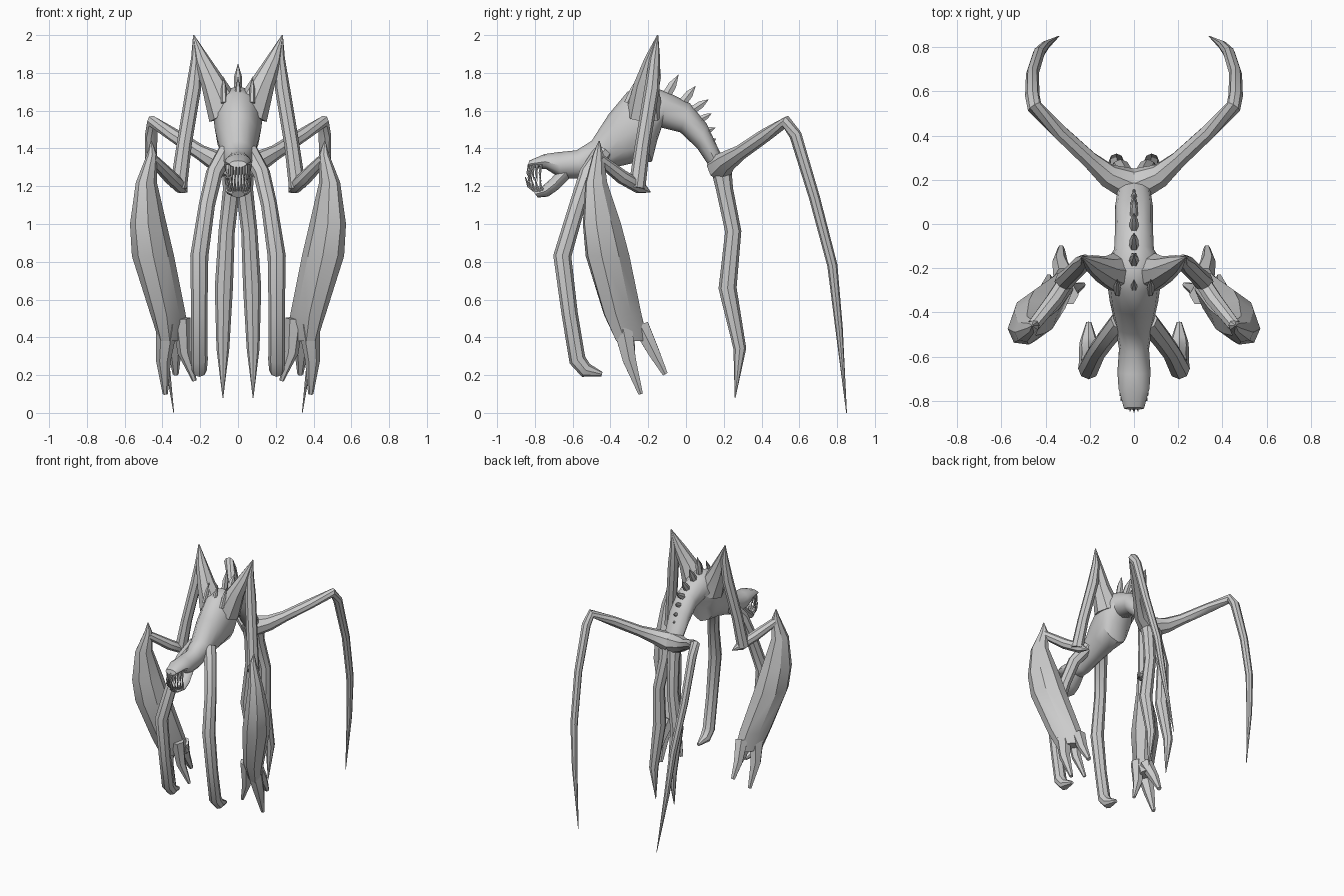
import bpy, bmesh, math
from mathutils import Vector

def loft(bm, rings):
    """Skin a list of vertex-position rings and cap both ends."""
    vs = [[bm.verts.new(p) for p in r] for r in rings]
    n = len(vs[0])
    for a, b in zip(vs, vs[1:]):
        for i in range(n):
            j = (i + 1) % n
            bm.faces.new((a[i], a[j], b[j], b[i]))
    bm.faces.new(vs[0][::-1])
    bm.faces.new(vs[-1])

def oval(c, u, v, n):
    return [Vector(c) + u * math.cos(k * math.tau / n) + v * math.sin(k * math.tau / n) for k in range(n)]

def tube(bm, pts, n=8, flat=1.0):
    """Tapered limb; pts are (x, y, z, radius)."""
    p = [Vector(q[:3]) for q in pts]
    rings = []
    for i, q in enumerate(pts):
        t = Vector()
        if i:
            t += (p[i] - p[i - 1]).normalized()
        if i < len(p) - 1:
            t += (p[i + 1] - p[i]).normalized()
        t.normalize()
        u = Vector((1, 0, 0))
        u = (u - t * u.dot(t)).normalized()
        rings.append(oval(p[i], u * q[3] * flat, t.cross(u) * q[3], n))
    loft(bm, rings)

def section_body(bm, rows, n=12):
    """Rows are top y, top z, bottom y, bottom z, half width."""
    rings = []
    for ty, tz, by, bz, w in rows:
        a, b = Vector((0, ty, tz)), Vector((0, by, bz))
        rings.append(oval((a + b) / 2, Vector((w, 0, 0)), (a - b) / 2, n))
    loft(bm, rings)

def finish(name, bm, mirror=False, angle=40):
    bmesh.ops.recalc_face_normals(bm, faces=bm.faces)
    me = bpy.data.meshes.new(name)
    bm.to_mesh(me)
    bm.free()
    ob = bpy.data.objects.new(name, me)
    bpy.context.collection.objects.link(ob)
    if mirror:
        ob.modifiers.new("Mirror", 'MIRROR').use_mirror_merge = False
    bpy.ops.object.select_all(action='DESELECT')
    ob.select_set(True)
    bpy.context.view_layer.objects.active = ob
    bpy.ops.object.shade_smooth_by_angle(angle=math.radians(angle))
    return ob

def limb(name, *paths, n=8):
    bm = bmesh.new()
    for p in paths:
        tube(bm, p, n)
    finish(name, bm, True)

# Head, chest and arched back
bm = bmesh.new()
section_body(bm, [
    (-.83, 1.335, -.84, 1.30, .045), (-.75, 1.37, -.74, 1.29, .07),
    (-.68, 1.38, -.66, 1.24, .075), (-.58, 1.39, -.55, 1.24, .068),
    (-.50, 1.44, -.42, 1.29, .085), (-.41, 1.58, -.29, 1.32, .11),
    (-.31, 1.70, -.18, 1.33, .125), (-.20, 1.73, -.15, 1.45, .13),
    (-.10, 1.70, -.13, 1.51, .09), (.02, 1.64, -.03, 1.485, .085),
    (.11, 1.53, .06, 1.40, .085), (.18, 1.38, .12, 1.31, .075),
    (.24, 1.29, .19, 1.22, .05)])
finish("body", bm)

# Lower jaw
bm = bmesh.new()
section_body(bm, [(-.65, 1.31, -.62, 1.24, .06), (-.715, 1.24, -.68, 1.18, .07),
                  (-.76, 1.20, -.73, 1.145, .065), (-.81, 1.175, -.785, 1.14, .035)])
finish("lower_jaw", bm)

# Needle teeth around both jaws
bm = bmesh.new()
for k in range(11):
    t = math.radians(-80 + 16 * k)
    s, c = math.sin(t), math.cos(t)
    tube(bm, [(.06 * s, -.755 - .075 * c, 1.315, .008), (.06 * s, -.76 - .078 * c, 1.27, .007),
              (.055 * s, -.755 - .07 * c, 1.225, .001)], 5)
    tube(bm, [(.045 * s, -.745 - .05 * c, 1.17, .008), (.06 * s, -.755 - .08 * c, 1.20, .007),
              (.066 * s, -.76 - .093 * c, 1.25, .001)], 5)
finish("teeth", bm)

# Spikes down the spine and across the shoulders
bm = bmesh.new()
spikes = [((0, -.17, 1.70), (0, -.14, 1.85), .028), ((0, -.11, 1.67), (0, -.04, 1.79), .028),
          ((0, -.02, 1.64), (0, .05, 1.73), .026), ((0, .03, 1.60), (0, .12, 1.66), .024),
          ((0, .07, 1.55), (0, .135, 1.585), .02), ((0, .10, 1.49), (0, .155, 1.51), .017),
          ((0, .125, 1.44), (0, .16, 1.45), .014)]
spikes += [((x, -.31, 1.64), (x, -.25, 1.78), .02) for x in (-.075, 0, .075)]
for a, b, r in spikes:
    a, b = Vector(a), Vector(b)
    m = a.lerp(b, .55)
    tube(bm, [(*a, r), (*m, r * .9), (*b, .001)], 6, .8)
finish("back_spikes", bm)

# Raised shoulder blades, thin upper arms and forearms
limb("arm",
     [(.06, -.22, 1.58, .10), (.13, -.21, 1.74, .065), (.19, -.18, 1.87, .04), (.235, -.15, 2.0, .003)],
     [(.235, -.15, 2.0, .003), (.22, -.165, 1.88, .028), (.235, -.18, 1.72, .04),
      (.285, -.23, 1.42, .04), (.315, -.26, 1.19, .045)],
     [(.27, -.19, 1.17, .004), (.30, -.245, 1.195, .036), (.36, -.34, 1.25, .038), (.455, -.46, 1.345, .03)])

# Broad blade-like lower arms, lofted from level rings
bm = bmesh.new()
U, V = Vector((.6, -.8, 0)), Vector((.8, .6, 0))
loft(bm, [oval((x, y, z), U * a, V * b, 8) for x, y, z, a, b in [
    (.46, -.46, 1.44, .003, .003), (.455, -.465, 1.37, .03, .025), (.485, -.475, 1.22, .065, .05),
    (.475, -.445, 1.0, .115, .085), (.45, -.415, .83, .13, .10),
    (.37, -.335, .52, .12, .075), (.345, -.285, .38, .105, .05)]])
finish("arm_blade", bm, True, 30)

# Three claws at the end of each blade
limb("arm_claws",
     [(.375, -.34, .48, .06), (.395, -.30, .28, .04), (.385, -.24, .10, .014)],
     [(.315, -.24, .46, .05), (.335, -.17, .32, .035), (.33, -.11, .205, .016)],
     [(.30, -.32, .50, .05), (.285, -.30, .32, .035), (.23, -.275, .17, .012)], n=6)

# Slender front legs with bent feet
limb("front_leg", [(.06, -.44, 1.38, .05), (.125, -.52, 1.27, .045), (.165, -.575, 1.10, .043),
                   (.205, -.655, .83, .048), (.205, -.615, .52, .043), (.205, -.575, .28, .045),
                   (.205, -.53, .225, .04), (.205, -.445, .205, .012)])

# Long spider-like hind legs
limb("hind_leg", [(.02, .18, 1.30, .075), (.12, .22, 1.335, .055), (.20, .29, 1.38, .04),
                  (.34, .42, 1.47, .036), (.45, .53, 1.54, .035), (.46, .58, 1.47, .033),
                  (.46, .68, 1.14, .029), (.43, .775, .78, .027), (.40, .81, .45, .02), (.34, .85, 0, .002)])

# Hanging inner rear legs ending in points
limb("rear_leg", [(.03, .185, 1.30, .055), (.035, .205, 1.18, .045), (.06, .25, .96, .043),
                  (.075, .22, .66, .048), (.08, .285, .34, .034), (.08, .26, .08, .002)])
